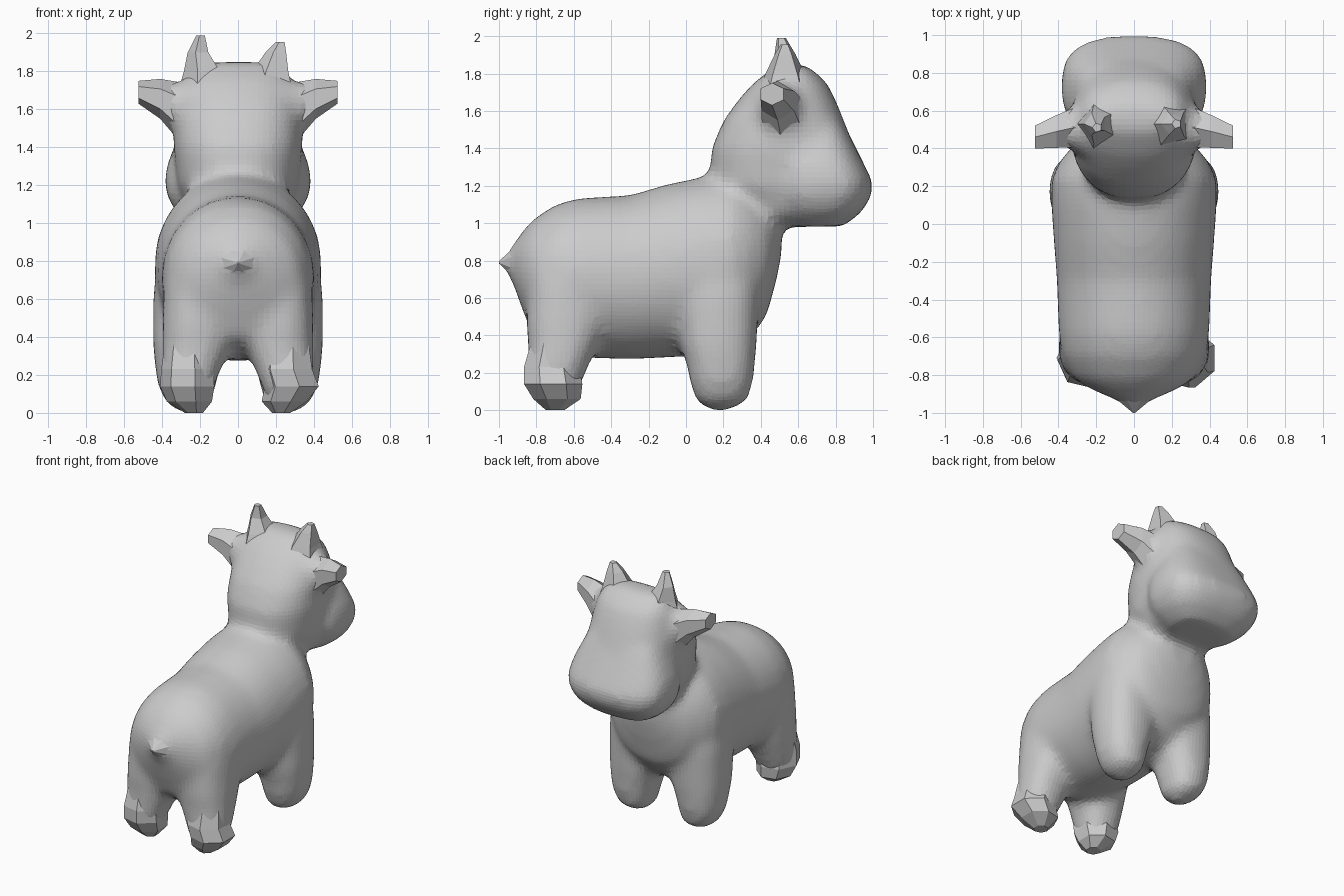
import bpy, bmesh, math
from mathutils import Vector


def loft(bm, rings, n=24, p=2.4):
    """Closed skin through rings given as (centre, half axis u, half axis v)."""
    loops = []
    for c, u, v in rings:
        c, u, v = Vector(c), Vector(u), Vector(v)
        loop = []
        for i in range(n):
            a = 2 * math.pi * (i + 0.5) / n
            s, t = math.cos(a), math.sin(a)
            loop.append(bm.verts.new(c + u * math.copysign(abs(s) ** (2 / p), s)
                                     + v * math.copysign(abs(t) ** (2 / p), t)))
        loops.append(loop)
    faces = [bm.faces.new(loops[0]), bm.faces.new(loops[-1])]
    for a, b in zip(loops, loops[1:]):
        for i in range(n):
            j = (i + 1) % n
            faces.append(bm.faces.new((a[i], a[j], b[j], b[i])))
    bmesh.ops.recalc_face_normals(bm, faces=faces)


def finish(bm, name):
    me = bpy.data.meshes.new(name)
    bm.to_mesh(me)
    bm.free()
    ob = bpy.data.objects.new(name, me)
    bpy.context.collection.objects.link(ob)
    return ob


def upright(rings, side=1):
    """Horizontal rings from (z, x, y, half width, half depth)."""
    return [((side * x, y, z), (w, 0, 0), (0, d, 0)) for z, x, y, w, d in rings]


def slices(rings):
    """Horizontal rings on the centre line from (z, back y, front y, half width)."""
    return [((0, (a + b) / 2, z), (w, 0, 0), (0, (b - a) / 2, 0)) for z, a, b, w in rings]


body = bmesh.new()

# torso: y, top, bottom, half width
torso = [(-.99, .80, .77, .02), (-.93, .88, .69, .10), (-.88, .95, .55, .22),
         (-.82, 1.02, .40, .32), (-.70, 1.10, .32, .38), (-.58, 1.135, .28, .40),
         (-.30, 1.15, .27, .41), (-.10, 1.21, .28, .425), (.10, 1.25, .29, .44),
         (.24, 1.26, .31, .44), (.34, 1.22, .38, .39), (.43, 1.15, .50, .31),
         (.48, 1.08, .68, .21), (.51, 1.0, .82, .10)]
loft(body, [((0, y, (t + b) / 2), (w, 0, 0), (0, 0, (t - b) / 2)) for y, t, b, w in torso], 32, 2.05)

# head with neck, then the broad muzzle
loft(body, slices([(.985, .42, .84, .18), (1.05, .28, .93, .27), (1.20, .13, .96, .32),
                   (1.30, .13, .945, .33), (1.40, .135, .90, .34), (1.55, .20, .845, .335),
                   (1.66, .28, .80, .31), (1.75, .36, .755, .285), (1.81, .44, .69, .25),
                   (1.85, .50, .63, .19)]), 32)
loft(body, slices([(.98, .56, .84, .22), (1.06, .50, .94, .33), (1.14, .46, .99, .375),
                   (1.22, .46, 1.0, .39), (1.31, .47, .955, .375), (1.41, .50, .905, .335),
                   (1.52, .56, .85, .28)]), 32, 2.8)

# legs, closing into an arch under the belly
front_leg = [(0, .25, .18, .05, .06), (.05, .26, .19, .12, .14), (.15, .27, .19, .155, .17),
             (.25, .265, .185, .175, .185), (.35, .25, .175, .20, .205), (.6, .25, .17, .20, .22),
             (.85, .22, .17, .20, .22), (1.05, .17, .18, .14, .16)]
rear_leg = [(.04, .25, -.70, .09, .09), (.15, .255, -.70, .135, .145), (.25, .24, -.68, .16, .165),
            (.35, .215, -.655, .185, .19), (.45, .21, -.64, .19, .215), (.7, .20, -.62, .19, .23),
            (.95, .16, -.6, .13, .17)]
for s in (-1, 1):
    loft(body, upright(front_leg, s), p=2.3)
    loft(body, upright(rear_leg, s), p=2.3)
    # roots of the ears
    loft(body, [((s * .22, .50, 1.57), (0, .18, 0), (0, 0, .20)),
                ((s * .34, .505, 1.61), (0, .11, 0), (0, 0, .13)),
                ((s * .40, .495, 1.65), (0, .085, 0), (0, 0, .095))], p=2)

# fuse into one skin of small flat facets and soften the joins
cow = finish(body, "body")
mod = cow.modifiers.new("fuse", "REMESH")
mod.mode = "VOXEL"
mod.voxel_size = .03
mod = cow.modifiers.new("soften", "SMOOTH")
mod.factor = .5
mod.iterations = 14
bpy.context.view_layer.objects.active = cow
cow.select_set(True)
for m in list(cow.modifiers):
    bpy.ops.object.modifier_apply(modifier=m.name)
bpy.ops.object.shade_flat()

# faceted tail tip
bm = bmesh.new()
loft(bm, [((0, -.84, .80), (.20, 0, 0), (0, 0, .17)), ((0, -.92, .79), (.11, 0, 0), (0, 0, .09)),
          ((0, -1.0, .79), (.006, 0, 0), (0, 0, .006))], 8, 2)
finish(bm, "tail")

for s, side in ((-1, "left"), (1, "right")):
    # ears: broad at the head, blunt at the tip, sloping underneath
    bm = bmesh.new()
    loft(bm, [((s * .22, .50, 1.57), (0, .15, 0), (0, 0, .18)),
              ((s * .32, .51, 1.595), (0, .12, 0), (0, 0, .15)),
              ((s * .41, .49, 1.655), (0, .10, 0), (0, 0, .105)),
              ((s * .525, .46, 1.69), (0, .07, 0), (0, 0, .06))], 6, 2)
    finish(bm, "ear_" + side)
    # horns: short spikes, one a little taller
    tip = (1.99, .195, .51) if s < 0 else (1.955, .225, .53)
    bm = bmesh.new()
    loft(bm, upright([(1.68, .17, .53, .15, .16), (1.80, .18, .53, .105, .11),
                      (1.90, .205, .53, .06, .06), (*tip, .025, .025)], s), 5, 2)
    finish(bm, "horn_" + side)
    # rough rear hooves tapering up into the legs
    out = .03 if s > 0 else 0
    bm = bmesh.new()
    loft(bm, upright([(0, .23, -.70, .05, .05), (.06, .25, -.69, .125, .13),
                      (.14, .26 + out, -.71, .15, .16), (.23, .26, -.72, .145, .15),
                      (.40, .26, -.70, .12, .12)], s), 7, 2)
    finish(bm, "rear_hoof_" + side)
